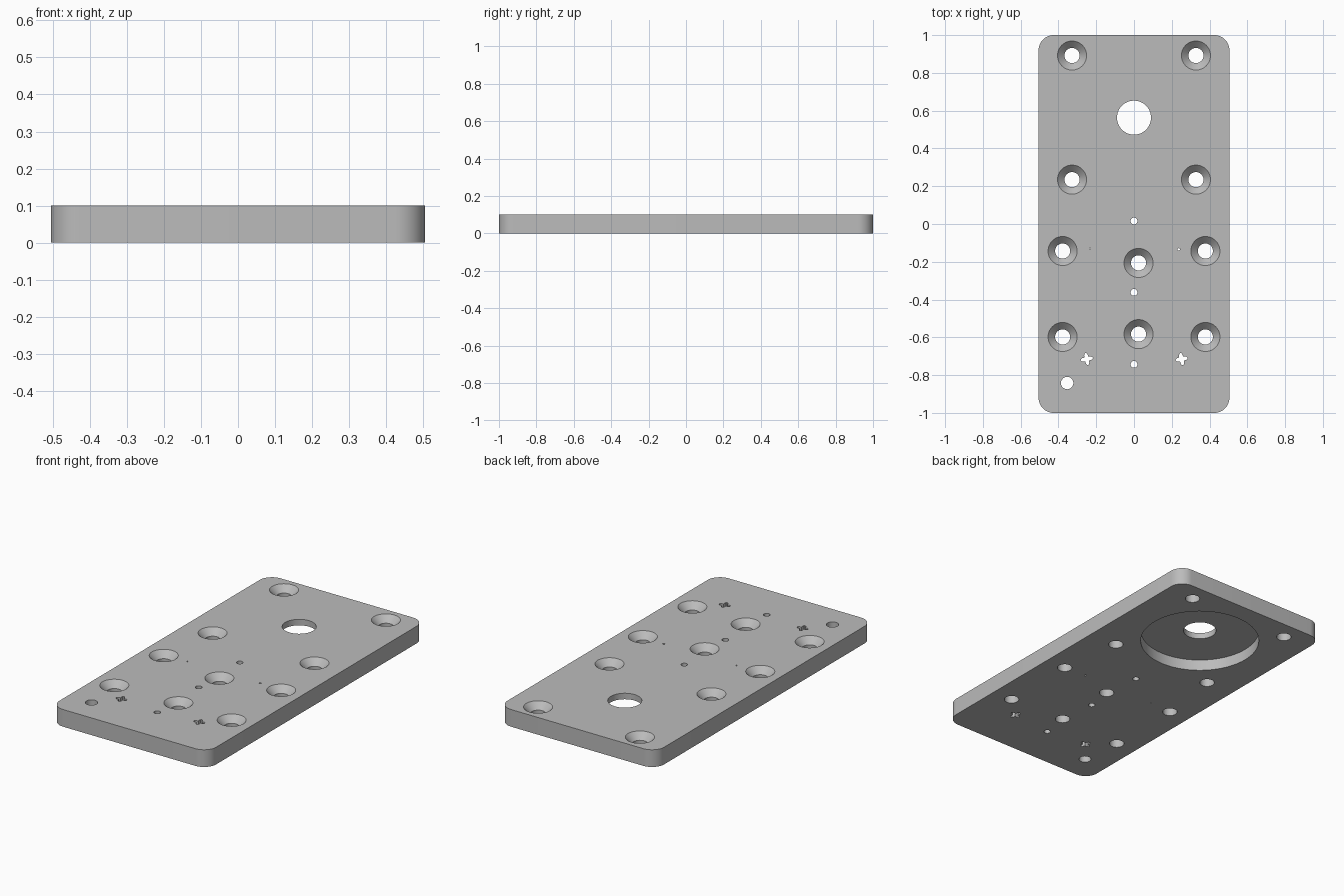
import bpy, bmesh
from math import cos, sin, pi

if "Cube" in bpy.data.objects:
    bpy.data.objects.remove(bpy.data.objects["Cube"], do_unlink=True)

HALF_X, HALF_Y, THICK, CORNER = 0.505, 1.0, 0.1, 0.08
LOW, HIGH = -0.02, THICK + 0.02      # cutters overshoot both faces

metal = bpy.data.materials.new("grey_metal")
metal.use_nodes = True
grey = (0.5, 0.5, 0.5, 1)
metal.diffuse_color = grey
metal.node_tree.nodes["Principled BSDF"].inputs["Base Color"].default_value = grey


def loft(bm, rings):
    """Skin a stack of equal-length point rings into a closed solid."""
    loops = [[bm.verts.new(p) for p in ring] for ring in rings]
    n = len(loops[0])
    for a, b in zip(loops, loops[1:]):
        for i in range(n):
            j = (i + 1) % n
            bm.faces.new((a[i], a[j], b[j], b[i]))
    bm.faces.new(loops[0][::-1])
    bm.faces.new(loops[-1])


def turned(bm, x, y, profile, sides=48, wave=0.0):
    """Turned solid from (radius, z) pairs; wave adds four lobes."""
    rings = []
    for r, z in profile:
        ring = []
        for i in range(sides):
            t = 2 * pi * i / sides
            rr = r + wave * cos(4 * t - 0.8)
            ring.append((x + rr * cos(t), y + rr * sin(t), z))
        rings.append(ring)
    loft(bm, rings)


def make_object(name, bm):
    bmesh.ops.recalc_face_normals(bm, faces=bm.faces)
    mesh = bpy.data.meshes.new(name)
    bm.to_mesh(mesh)
    bm.free()
    mesh.materials.append(metal)
    obj = bpy.data.objects.new(name, mesh)
    bpy.context.collection.objects.link(obj)
    return obj


# Plate with rounded vertical corners
outline = []
for k, (sx, sy) in enumerate([(1, 1), (-1, 1), (-1, -1), (1, -1)]):
    for i in range(13):
        t = (k + i / 12) * pi / 2
        outline.append((sx * (HALF_X - CORNER) + CORNER * cos(t),
                        sy * (HALF_Y - CORNER) + CORNER * sin(t)))
bm = bmesh.new()
loft(bm, [[(x, y, z) for x, y in outline] for z in (0, THICK)])
plate = make_object("mounting_plate", bm)

# All holes gathered in one cutter
bm = bmesh.new()

# Countersunk screw holes
screws = [(0.024, -0.206), (0.024, -0.583)]
for x, y in [(0.328, 0.892), (0.328, 0.235), (0.378, -0.143), (0.378, -0.598)]:
    screws += [(x, y), (-x, y)]
countersink = [(0.04, LOW), (0.04, THICK - 0.037), (0.077, THICK), (0.097, HIGH)]
for x, y in screws:
    turned(bm, x, y, countersink)

# Large bore with a wide round pocket on the underside
turned(bm, 0, 0.563, [(0.325, LOW), (0.325, 0.065), (0.09, 0.065), (0.09, HIGH)], 96)

# Plain through holes: centre line, locating hole, pin pricks
plain = [(0, y, 0.018) for y in (0.016, -0.362, -0.743)]
plain += [(-0.354, -0.842, 0.033), (-0.233, -0.132, 0.004), (0.237, -0.134, 0.006)]
for x, y, r in plain:
    turned(bm, x, y, [(r, LOW), (r, HIGH)], 24)

# Lobed keying holes
for x in (-0.25, 0.252):
    turned(bm, x, -0.715, [(0.024, LOW), (0.024, HIGH)], 32, wave=0.009)

cutter = make_object("hole_cutter", bm)
cutter.hide_render = True

# Cut, apply and tidy up
cut = plate.modifiers.new("holes", "BOOLEAN")
cut.operation = "DIFFERENCE"
cut.solver = "EXACT"
cut.object = cutter
bpy.ops.object.select_all(action="DESELECT")
bpy.context.view_layer.objects.active = plate
plate.select_set(True)
bpy.ops.object.modifier_apply(modifier=cut.name)
bpy.data.objects.remove(cutter, do_unlink=True)
bpy.ops.object.shade_smooth_by_angle()
